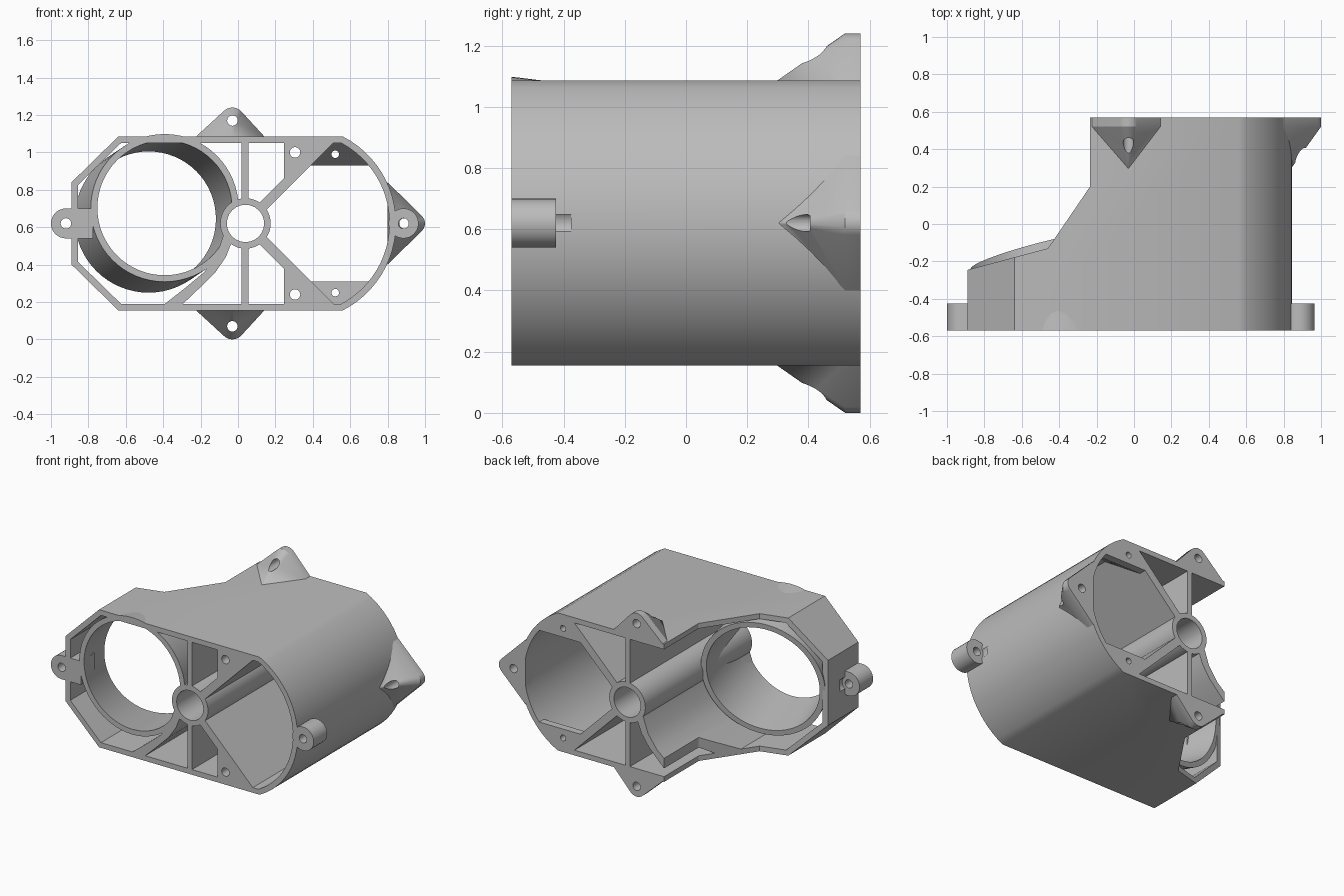
import bpy, bmesh, math
from mathutils import Vector

cube = bpy.data.objects.get("Cube")
if cube:
    bpy.data.objects.remove(cube, do_unlink=True)

F, B, ZC = -0.57, 0.57, 0.62          # front, back, height of the centre line

grey = bpy.data.materials.new("light grey")
grey.use_nodes = True
grey.diffuse_color = (0.5, 0.5, 0.5, 1)
grey.node_tree.nodes["Principled BSDF"].inputs["Base Color"].default_value = (0.5, 0.5, 0.5, 1)


def finish(name, bm):
    bmesh.ops.recalc_face_normals(bm, faces=bm.faces[:])
    me = bpy.data.meshes.new(name)
    bm.to_mesh(me)
    bm.free()
    ob = bpy.data.objects.new(name, me)
    bpy.context.collection.objects.link(ob)
    me.materials.append(grey)
    return ob


def prism(name, pts, y0=F, y1=B):
    """Extrude an x-z outline along y."""
    bm = bmesh.new()
    a = [bm.verts.new((x, y0, z)) for x, z in pts]
    b = [bm.verts.new((x, y1, z)) for x, z in pts]
    bm.faces.new(a)
    bm.faces.new(b[::-1])
    n = len(pts)
    for i in range(n):
        j = (i + 1) % n
        bm.faces.new((a[i], b[i], b[j], a[j]))
    return finish(name, bm)


def hull(name, pts):
    bm = bmesh.new()
    for p in pts:
        bm.verts.new(p)
    r = bmesh.ops.convex_hull(bm, input=bm.verts[:])
    loose = [v for v in bm.verts if not v.link_faces]
    bmesh.ops.delete(bm, geom=loose, context='VERTS')
    bmesh.ops.dissolve_limit(bm, angle_limit=0.01, verts=bm.verts[:], edges=bm.edges[:])
    return finish(name, bm)


def circle(x, z, r, n=32):
    return [(x + r * math.cos(2 * math.pi * i / n), z + r * math.sin(2 * math.pi * i / n)) for i in range(n)]


def flip(pts):
    return [(x, 2 * ZC - z) for x, z in pts]


def cut(ob, cutter):
    m = ob.modifiers.new("cut", 'BOOLEAN')
    m.operation, m.solver, m.object = 'DIFFERENCE', 'EXACT', cutter
    bpy.context.view_layer.objects.active = ob
    bpy.ops.object.modifier_apply(modifier=m.name)
    bpy.data.objects.remove(cutter, do_unlink=True)


def drill(ob, x, z, r, y0=-0.8, y1=0.8):
    cut(ob, prism("drill", circle(x, z, r, 24), y0, y1))


def trim_back(ob):
    """Cut away the stepped and sloping rear of the left-hand side."""
    xy = [(-0.235, 0.8), (-0.235, 0.2), (-0.46, -0.13), (-1.2, -0.328), (-1.2, 0.8)]
    bm = bmesh.new()
    f = bm.faces.new([bm.verts.new((x, y, -0.2)) for x, y in xy])
    g = bmesh.ops.extrude_face_region(bm, geom=[f])
    bmesh.ops.translate(bm, vec=(0, 0, 1.7), verts=[v for v in g["geom"] if isinstance(v, bmesh.types.BMVert)])
    cut(ob, finish("trim", bm))


def outline(t):
    """Housing outline inset by t: chamfered on one end, round on the other."""
    h, r, k = 0.465 - t, 0.522 - t, 0.414 * t
    a0 = math.asin(h / r)
    n = 24
    arc = [(0.323 + r * math.cos(a), ZC + r * math.sin(a))
           for a in (-a0 + 2 * a0 * i / n for i in range(n + 1))]
    return arc + [(-0.64 + k, ZC + h), (-0.89 + t, 0.84 - k), (-0.89 + t, 0.40 + k), (-0.64 + k, ZC - h)]


# Outer shell
shell = prism("housing_shell", outline(0))
cut(shell, prism("hollow", outline(0.035), -0.8, 0.8))
trim_back(shell)
for x in (0.885, -0.92):               # clearance behind the front lugs
    drill(shell, x, ZC, 0.05, -0.425, -0.375)

# Centre hub with through bore
hub = prism("centre_hub", circle(0.04, ZC, 0.135, 48))
drill(hub, 0.04, ZC, 0.10)

# Tilted tube on the left-hand side
bm = bmesh.new()
N = 64
loops = []
for r, rear in ((0.395, 0), (0.395, 1), (0.36, 1), (0.36, 0)):
    cx, cz = (-0.478, 0.645) if rear else (-0.392, 0.703)
    loops.append([bm.verts.new((x, -0.14 + 0.25 * (x - cx) + 0.12 * (z - cz) if rear else F, z))
                  for x, z in circle(cx, cz, r, N)])
for k in range(4):
    p, q = loops[k], loops[(k + 1) % 4]
    for i in range(N):
        j = (i + 1) % N
        bm.faces.new((p[i], q[i], q[j], p[j]))
tube = finish("tilted_tube", bm)
drill(tube, 0.04, ZC, 0.10)

# Curved web from hub to floor beside the tube
web = prism("curved_web", [(-0.03, 0.53), (-0.065, 0.44), (-0.12, 0.36), (-0.20, 0.28), (-0.31, 0.175),
                           (-0.41, 0.175), (-0.27, 0.285), (-0.18, 0.36), (-0.115, 0.45), (-0.07, 0.58)])
trim_back(web)

for side, m in (("upper", lambda p: p), ("lower", flip)):
    # Webs from hub to shell
    prism(side + "_upright_web", m([(0.02, 0.735), (0.055, 0.735), (0.055, 1.06), (0.02, 1.06)]))
    prism(side + "_diagonal_web", m([(0.10, 0.715), (0.135, 0.675), (0.52, 1.06), (0.445, 1.06)]))
    # Front screw boss
    hx, hz = m([(0.305, 1.0)])[0]
    boss = prism(side + "_screw_boss", m([(0.245, 0.86), (0.45, 1.06), (0.245, 1.06)]), F, -0.2)
    drill(boss, hx, hz, 0.028)
    # Rear corner gusset
    flat = m([(0.37, 0.93), (0.725, 0.93), (0.60, 1.06), (0.46, 1.06)])
    tip = m([(0.48, 1.06), (0.58, 1.06)])
    gusset = hull(side + "_rear_gusset", [(x, y, z) for x, z in flat for y in (0.52, B)]
                  + [(x, 0.32, z) for x, z in tip])
    hx, hz = m([(0.52, 0.99)])[0]
    drill(gusset, hx, hz, 0.02)
    # Rear mounting ear
    flat = m([(-0.235, 1.075), (0.15, 1.075)] + circle(-0.03, 1.175, 0.065, 24))
    ax, az = m([(-0.03, 1.08)])[0]
    ear = hull(side + "_rear_ear", [(x, y, z) for x, z in flat for y in (0.52, B)] + [(ax, 0.29, az)])
    hx, hz = m([(-0.03, 1.17)])[0]
    drill(ear, hx, hz, 0.028)

# Rear mounting ear on the round end
flat = [(0.80, 0.84), (0.80, 0.40)] + circle(0.945, ZC, 0.055, 24)
ear = hull("left_rear_ear", [(x, y, z) for x, z in flat for y in (0.52, B)] + [(0.835, 0.29, ZC)])
drill(ear, 0.89, ZC, 0.028)

# Front lugs
lug = prism("left_front_lug", circle(0.885, ZC, 0.08), F, -0.425)
drill(lug, 0.885, ZC, 0.028)
arc = [(-0.92 + 0.08 * math.cos(a), ZC + 0.08 * math.sin(a))
       for a in (math.pi / 2 + math.pi * i / 16 for i in range(17))]
lug = prism("right_front_lug", arc + [(-0.775, 0.54), (-0.775, 0.70)], F, -0.425)
drill(lug, -0.92, ZC, 0.028)

# Smooth round surfaces, keep edges crisp
bpy.ops.object.select_all(action='DESELECT')
for ob in bpy.context.scene.objects:
    if ob.type == 'MESH' and ob.data.materials and ob.data.materials[0] == grey:
        ob.select_set(True)
        bpy.context.view_layer.objects.active = ob
bpy.ops.object.shade_smooth_by_angle(angle=math.radians(30))
